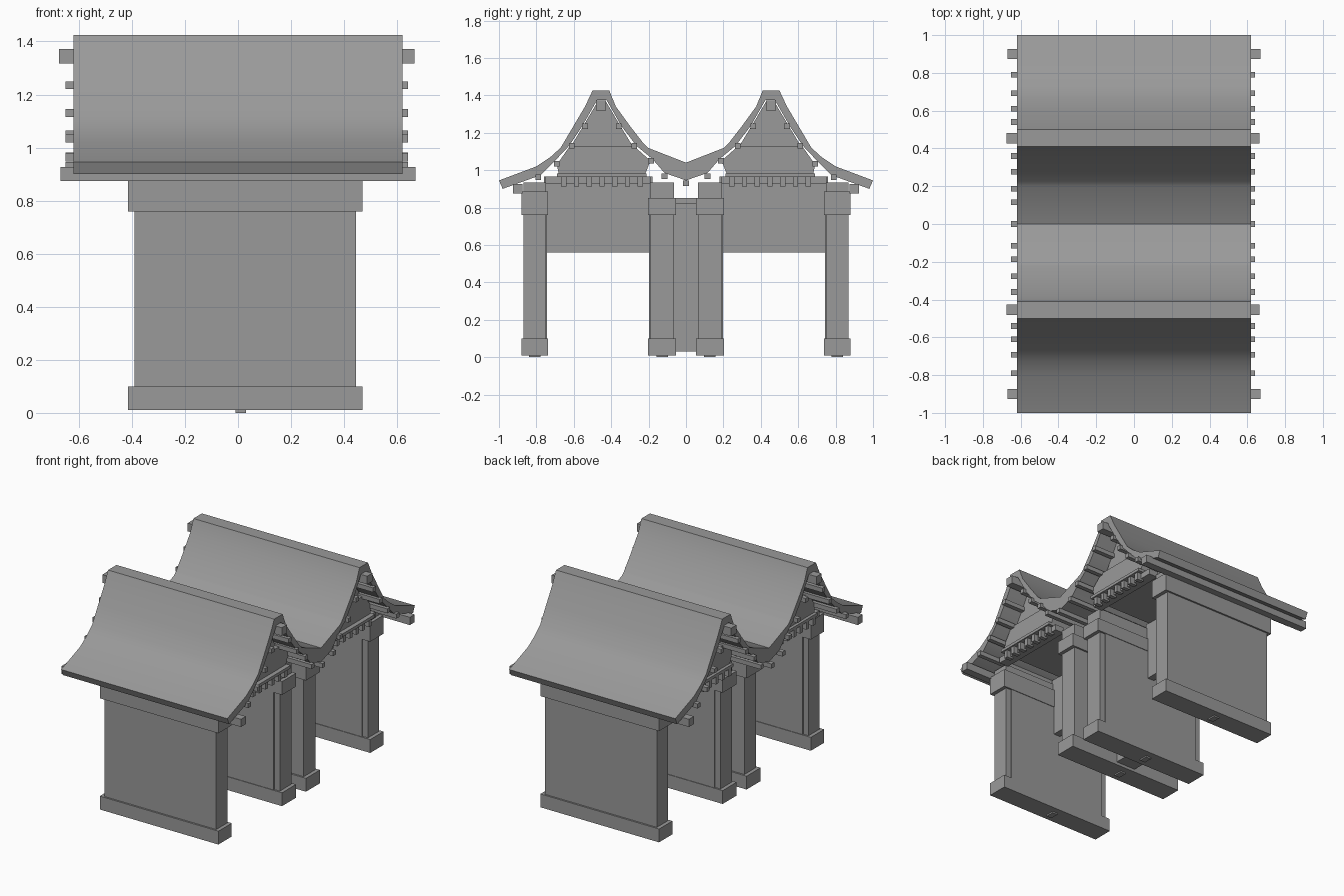
import bpy, bmesh, math

cube = bpy.data.objects.get("Cube")
if cube:
    bpy.data.objects.remove(cube)

grey = bpy.data.materials.new("stone_grey")
grey.use_nodes = True
colour = (0.32, 0.32, 0.32, 1)
grey.diffuse_color = colour
grey.node_tree.nodes["Principled BSDF"].inputs["Base Color"].default_value = colour


def extrude(name, profile, x0, x1, smooth=None):
    """Sweep a closed (y, z) outline along x."""
    bm = bmesh.new()
    face = bm.faces.new([bm.verts.new((x0, y, z)) for y, z in profile])
    swept = bmesh.ops.extrude_face_region(bm, geom=[face], use_keep_orig=True)
    verts = [g for g in swept["geom"] if isinstance(g, bmesh.types.BMVert)]
    bmesh.ops.translate(bm, verts=verts, vec=(x1 - x0, 0, 0))
    bmesh.ops.recalc_face_normals(bm, faces=bm.faces)
    mesh = bpy.data.meshes.new(name)
    bm.to_mesh(mesh)
    bm.free()
    mesh.materials.append(grey)
    if smooth:
        mesh.shade_smooth()
        mesh.set_sharp_from_angle(angle=math.radians(smooth))
    obj = bpy.data.objects.new(name, mesh)
    bpy.context.collection.objects.link(obj)
    return obj


def box(name, x, y, z):
    y0, y1 = sorted(y)
    return extrude(name, [(y0, z[0]), (y1, z[0]), (y1, z[1]), (y0, z[1])], *x)


def beam(name, y, z, size, x):
    h = size / 2
    return box(name, x, (y - h, y + h), (z - h, z + h))


# Twin curved roof, one continuous shell with a shared valley
top = [(0, 1.04), (0.2, 1.118), (0.225, 1.14), (0.295, 1.23), (0.375, 1.34),
       (0.41, 1.425), (0.50, 1.425), (0.54, 1.34), (0.605, 1.23), (0.67, 1.12),
       (0.725, 1.07), (0.80, 1.02), (1.0, 0.945)]
under = [(0.98, 0.9), (0.78, 0.972), (0.71, 1.04), (0.625, 1.13), (0.555, 1.235),
         (0.475, 1.375), (0.425, 1.375), (0.345, 1.235), (0.265, 1.13),
         (0.18, 1.06), (0.115, 0.985), (0, 0.945)]
half = top + under
mirrored = [(-y, z) for y, z in reversed(half[1:-1])]
extrude("roof", half + mirrored, -0.62, 0.62, smooth=28)

# Roof purlins
beam("valley_purlin", 0, 0.93, 0.03, (-0.65, 0.64))
purlins = [(0.54, 1.235), (0.61, 1.13), (0.692, 1.035), (0.79, 0.962),
           (0.36, 1.235), (0.277, 1.13), (0.187, 1.05), (0.115, 0.967)]

for s, label in ((-1, "front"), (1, "back")):
    for i, (y, z) in enumerate(purlins):
        beam(f"{label}_purlin_{i}", s * y, z, 0.03, (-0.65, 0.64))
    beam(f"{label}_ridge_beam", s * 0.455, 1.345, 0.055, (-0.675, 0.665))
    beam(f"{label}_eave_beam", s * 0.9, 0.9, 0.052, (-0.67, 0.67))

    # Gable infill, with the upper part set back
    lower = [(0.22, 0.975), (0.68, 0.975), (0.69, 1.03), (0.62, 1.13), (0.28, 1.13), (0.19, 1.05)]
    upper = [(0.28, 1.12), (0.62, 1.12), (0.55, 1.235), (0.47, 1.37), (0.43, 1.37), (0.35, 1.235)]
    extrude(f"{label}_lower_gable", [(s * y, z) for y, z in lower], -0.48, 0.51)
    extrude(f"{label}_upper_gable", [(s * y, z) for y, z in upper], -0.45, 0.48)

    # Ceiling, side lintels and the row of bracket blocks
    box(f"{label}_ceiling", (-0.50, 0.54), (s * 0.21, s * 0.69), (0.962, 0.982))
    for x0, x1, side in ((-0.47, -0.39, "right"), (0.43, 0.50, "left")):
        box(f"{label}_{side}_lintel", (x0, x1), (s * 0.19, s * 0.75), (0.925, 0.965))
        out = (x0 - 0.03, x0 + 0.02) if side == "right" else (x1 - 0.02, x1 + 0.03)
        for i in range(7):
            y = s * (0.245 + 0.068 * i)
            box(f"{label}_{side}_bracket_{i}", out, (y - 0.014, y + 0.014), (0.912, 0.964))

    # Hanging cross panel between the walls
    box(f"{label}_hanging_panel", (0.0, 0.05), (s * 0.18, s * 0.76), (0.56, 0.965))

    # Wall slabs with base, cap and a raised panel facing the passage
    for part, y0, y1, cap, face in (("outer_wall", 0.75, 0.868, 0.885, 0.75),
                                    ("inner_wall", 0.065, 0.19, 0.85, 0.19)):
        name = f"{label}_{part}"
        wide = (s * (y0 - 0.012), s * (y1 + 0.012))
        box(name, (-0.39, 0.445), (s * y0, s * y1), (0.05, 0.935))
        box(name + "_base", (-0.415, 0.47), wide, (0.01, 0.1))
        box(name + "_cap", (-0.415, 0.47), wide, (0.76, cap))
        box(name + "_panel", (-0.35, 0.405), (s * (face - 0.008), s * (face + 0.008)), (0.1, 0.76))
        mid = s * (y0 + y1) / 2
        box(name + "_peg", (-0.01, 0.03), (mid - 0.03, mid + 0.03), (0, 0.02))

# Partition closing the narrow gap between the two inner walls
box("partition", (-0.05, 0.1), (-0.07, 0.07), (0.03, 0.82))
box("partition_cap", (-0.08, 0.13), (-0.07, 0.07), (0.82, 0.85))
